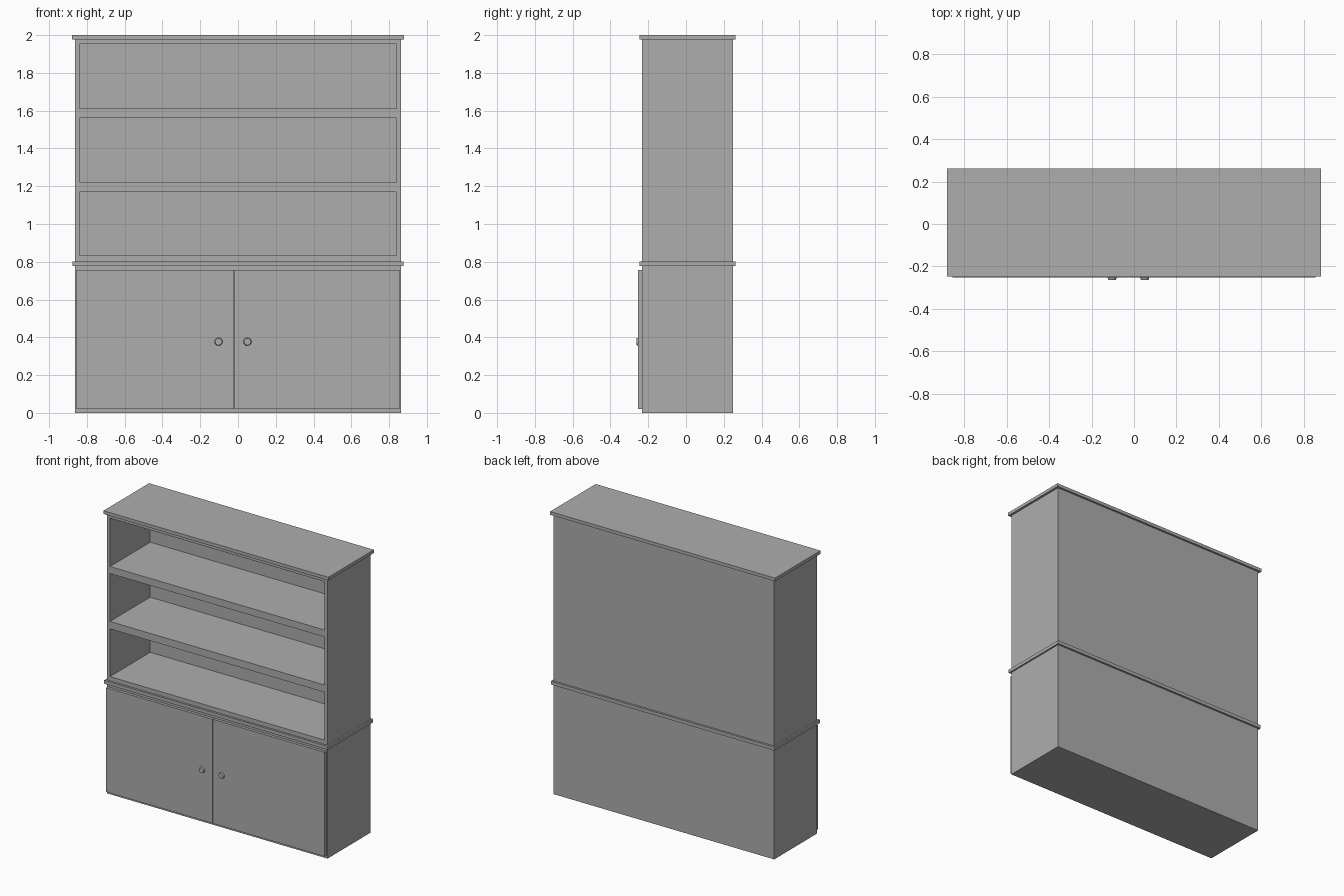
import bpy, bmesh, math
from mathutils import Vector, Matrix

if "Cube" in bpy.data.objects:
    bpy.data.objects.remove(bpy.data.objects["Cube"])

grey = bpy.data.materials.new("plain grey")
grey.diffuse_color = (0.42, 0.42, 0.42, 1)
grey.use_nodes = True
grey.node_tree.nodes["Principled BSDF"].inputs["Base Color"].default_value = grey.diffuse_color


def finish(name, bm):
    bmesh.ops.recalc_face_normals(bm, faces=bm.faces)
    mesh = bpy.data.meshes.new(name)
    bm.to_mesh(mesh)
    bm.free()
    mesh.materials.append(grey)
    obj = bpy.data.objects.new(name, mesh)
    bpy.context.collection.objects.link(obj)
    return obj


def box_bm(x, y, z):
    """Box from (min, max) pairs."""
    bm = bmesh.new()
    size = [b - a for a, b in (x, y, z)]
    mid = [(a + b) / 2 for a, b in (x, y, z)]
    bmesh.ops.create_cube(bm, size=1, matrix=Matrix.Translation(mid) @ Matrix.Diagonal((*size, 1)))
    return bm


def box(name, x, y, z):
    return finish(name, box_bm(x, y, z))


FRONT, BACK = -0.233, 0.248
SIDE = 0.864

# Lower cabinet, and the two overhanging boards
box("cabinet_base", (-SIDE, SIDE), (FRONT, BACK), (0, 0.778))
box("counter_board", (-0.875, 0.875), (-0.247, 0.262), (0.778, 0.802))
box("top_board", (-0.88, 0.88), (-0.247, 0.262), (1.977, 2.0))

# Upper shelving: three openings pushed back into a solid block
shelves = [(0.832, 1.17), (1.222, 1.561), (1.611, 1.953)]
OPEN = 0.839
bm = box_bm((-SIDE, SIDE), (FRONT, BACK), (0.802, 1.977))
cuts = [((s * OPEN, 0, 0), (1, 0, 0)) for s in (-1, 1)]
cuts += [((0, 0, z), (0, 0, 1)) for pair in shelves for z in pair]
for co, no in cuts:
    bmesh.ops.bisect_plane(bm, geom=bm.verts[:] + bm.edges[:] + bm.faces[:],
                           plane_co=co, plane_no=no)
bm.normal_update()
holes = []
for f in bm.faces:
    c = f.calc_center_median()
    if f.normal.y < -0.9 and abs(c.x) < OPEN and any(a < c.z < b for a, b in shelves):
        holes.append(f)
pushed = bmesh.ops.extrude_discrete_faces(bm, faces=holes)["faces"]
# Weld-safe push: each opening gets its own walls and back panel
for f in pushed:
    bmesh.ops.translate(bm, verts=f.verts[:], vec=Vector((0, 0.45, 0)))
bmesh.ops.dissolve_limit(bm, angle_limit=0.01, verts=bm.verts[:], edges=bm.edges[:])
finish("shelf_unit", bm)

# Doors with a thin gap between them
DOOR_FRONT = -0.253
for name, x in (("left_door", (-0.855, -0.022)), ("right_door", (-0.018, 0.855))):
    box(name, x, (DOOR_FRONT, FRONT), (0.02, 0.757))

# Round knobs
for name, x in (("left_knob", -0.103), ("right_knob", 0.05)):
    bm = bmesh.new()
    bmesh.ops.create_cone(bm, cap_ends=True, segments=16, radius1=0.022, radius2=0.018, depth=0.012,
                          matrix=Matrix.Translation((x, DOOR_FRONT - 0.004, 0.377))
                          @ Matrix.Rotation(math.pi / 2, 4, "X"))
    obj = finish(name, bm)
    bpy.context.view_layer.objects.active = obj
    obj.select_set(True)
    bpy.ops.object.shade_smooth_by_angle(angle=math.radians(40))
    obj.select_set(False)
